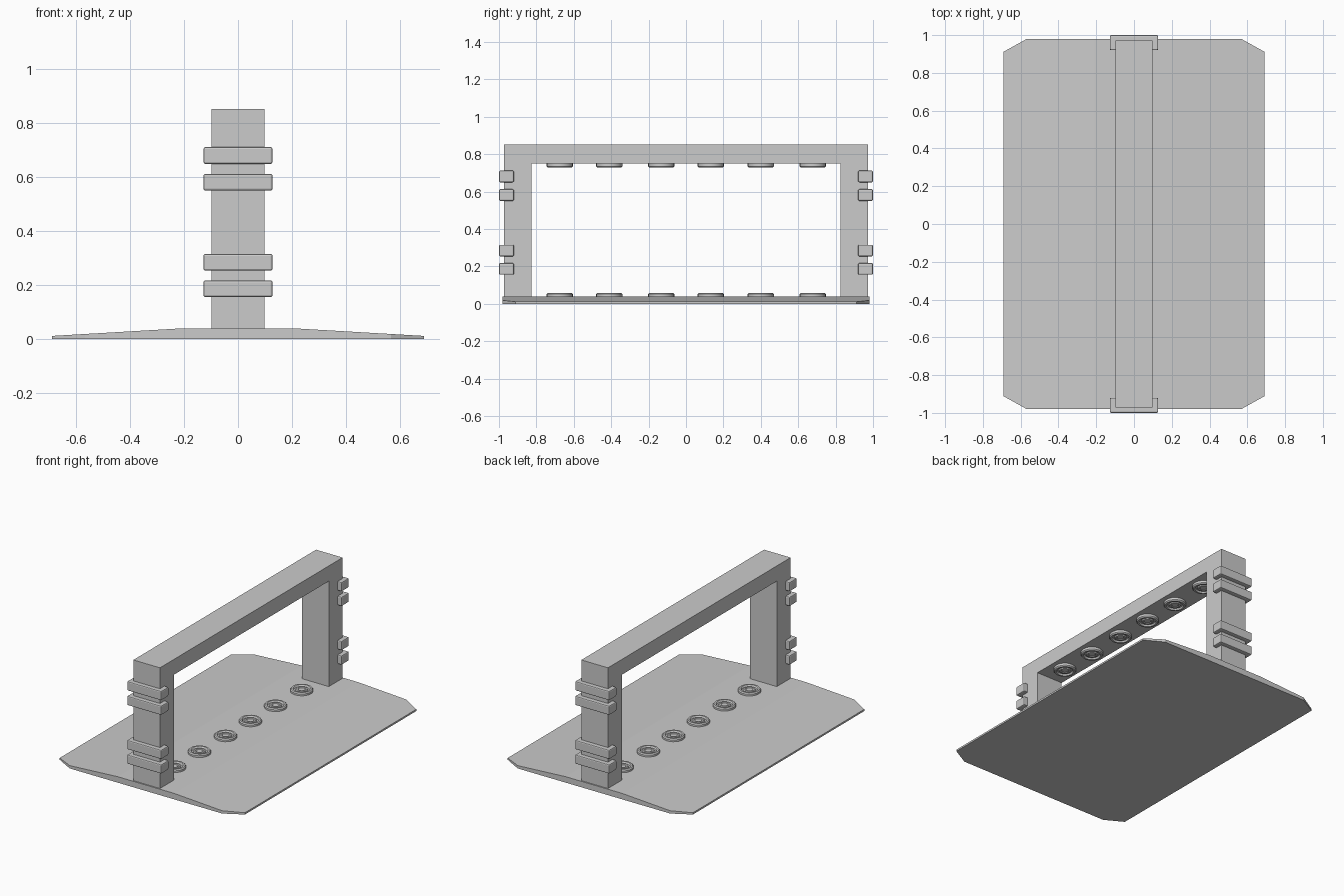
import bpy, bmesh, math
from mathutils import Vector, Matrix

if "Cube" in bpy.data.objects:
    bpy.data.objects.remove(bpy.data.objects["Cube"])


def finish(bm, name):
    bmesh.ops.recalc_face_normals(bm, faces=bm.faces)
    mesh = bpy.data.meshes.new(name)
    bm.to_mesh(mesh)
    bm.free()
    ob = bpy.data.objects.new(name, mesh)
    bpy.context.collection.objects.link(ob)
    return ob


def prism(points, extrude):
    bm = bmesh.new()
    face = bm.faces.new([bm.verts.new(p) for p in points])
    new = bmesh.ops.extrude_face_region(bm, geom=[face])["geom"]
    bmesh.ops.translate(bm, vec=extrude,
                        verts=[g for g in new if isinstance(g, bmesh.types.BMVert)])
    bmesh.ops.recalc_face_normals(bm, faces=bm.faces)
    return bm


# Base plate: sloped profile with clipped corners
half = [(0.69, 0), (0.69, 0.012), (0.21, 0.04)]
profile = half + [(-x, z) for x, z in reversed(half)]
bm = prism([(x, -0.98, z) for x, z in profile], (0, 1.96, 0))
for sx in (-1, 1):
    for sy in (-1, 1):
        cut = bmesh.ops.bisect_plane(
            bm, geom=bm.verts[:] + bm.edges[:] + bm.faces[:],
            plane_co=(sx * 0.69, sy * 0.912, 0),
            plane_no=Vector((sx * 0.068, sy * 0.122, 0)).normalized(),
            clear_outer=True)["geom_cut"]
        bmesh.ops.holes_fill(bm, edges=[e for e in cut if isinstance(e, bmesh.types.BMEdge)])
finish(bm, "base_plate")

# Gate frame: two posts and the top beam in one piece
half = [(0.825, 0.02), (0.972, 0.02), (0.972, 0.853)]
inner = [(-0.825, 0.02), (-0.825, 0.75), (0.825, 0.75)]
outline = half + [(-y, z) for y, z in reversed(half[1:])] + inner
finish(prism([(-0.099, y, z) for y, z in outline], (0.198, 0, 0)), "gate_frame")

# Raised bands wrapped round the outside of each post
for side, label in ((-1, "front"), (1, "back")):
    for i, z in enumerate((0.187, 0.285, 0.582, 0.681)):
        bm = bmesh.new()
        bmesh.ops.create_cube(bm, size=1, matrix=Matrix.Translation((0, side * 0.96, z))
                              @ Matrix.Diagonal((0.256, 0.08, 0.062, 1)))
        bmesh.ops.bevel(bm, geom=bm.edges[:], offset=0.007, segments=2,
                        profile=0.5, affect='EDGES')
        finish(bm, f"{label}_band_{i}")


# Ringed round lamps on the floor and under the beam
def lamp(name, y, z, flip):
    rings = [(0.070, -0.005), (0.070, 0.012), (0.064, 0.019), (0.053, 0.019),
             (0.047, 0.009), (0.038, 0.009), (0.034, 0.016), (0.024, 0.016),
             (0.020, 0.012), (0, 0.012)]
    bm = bmesh.new()
    vs = [bm.verts.new((r, 0, h)) for r, h in rings]
    es = [bm.edges.new(p) for p in zip(vs, vs[1:])]
    bmesh.ops.spin(bm, geom=vs + es, cent=(0, 0, 0), axis=(0, 0, 1),
                   angle=2 * math.pi, steps=24)
    bmesh.ops.remove_doubles(bm, verts=bm.verts[:], dist=0.0001)
    rim = [e for e in bm.edges if e.is_boundary]
    bmesh.ops.holes_fill(bm, edges=rim)
    ob = finish(bm, name)
    ob.location = (0, y, z)
    ob.rotation_euler.x = math.pi if flip else 0
    bpy.context.view_layer.objects.active = ob
    ob.select_set(True)
    bpy.ops.object.shade_smooth_by_angle(angle=math.radians(25))
    ob.select_set(False)


for i, y in enumerate((-0.675, -0.41, -0.132, 0.132, 0.40, 0.678)):
    lamp(f"floor_lamp_{i}", y, 0.04, False)
    lamp(f"beam_lamp_{i}", y, 0.747, True)
